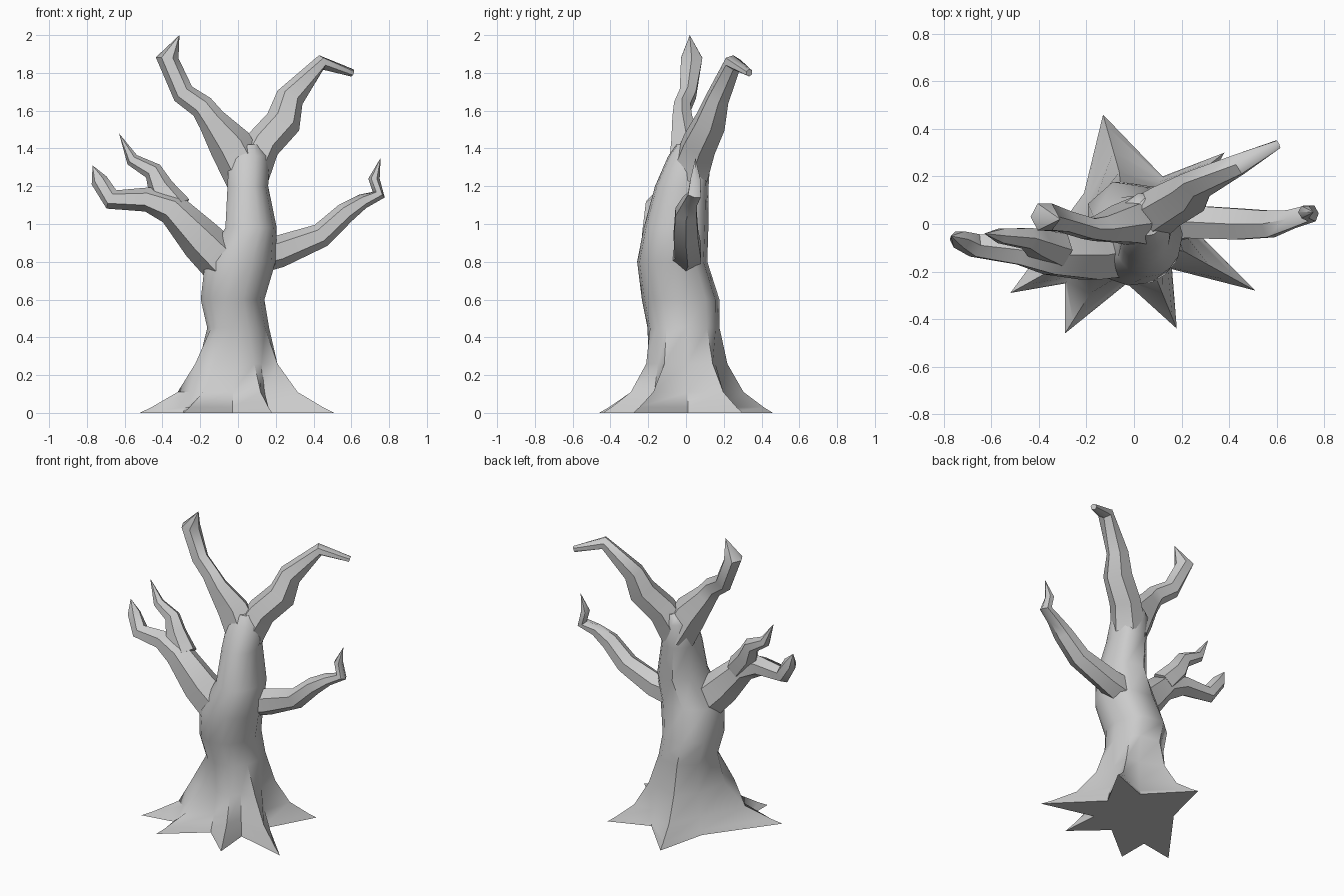
import bpy, bmesh
from math import cos, sin, atan2, hypot, pi, radians
from mathutils import Vector


def loft(name, rings):
    """Skin a list of equal-sized point rings and cap both ends."""
    bm = bmesh.new()
    loops = [[bm.verts.new(p) for p in ring] for ring in rings]
    n = len(rings[0])
    for a, b in zip(loops, loops[1:]):
        for i in range(n):
            j = (i + 1) % n
            bm.faces.new((a[i], a[j], b[j], b[i]))
    bm.faces.new(loops[0][::-1])
    bm.faces.new(loops[-1])
    bmesh.ops.remove_doubles(bm, verts=bm.verts, dist=0.0005)
    bmesh.ops.triangulate(bm, faces=[f for f in bm.faces if len(f.verts) > 4])
    bmesh.ops.recalc_face_normals(bm, faces=bm.faces)
    mesh = bpy.data.meshes.new(name)
    bm.to_mesh(mesh)
    bm.free()
    mesh.shade_smooth()
    mesh.set_sharp_from_angle(angle=radians(50))
    ob = bpy.data.objects.new(name, mesh)
    bpy.context.collection.objects.link(ob)
    return ob


def branch(name, path, sides=6):
    """Tapered limb; path points are (x, y, z, radius, radius along y)."""
    pts = [Vector(p[:3]) for p in path]
    rings = []
    for k, p in enumerate(path):
        d = Vector()
        if k > 0:
            d += (pts[k] - pts[k - 1]).normalized()
        if k < len(pts) - 1:
            d += (pts[k + 1] - pts[k]).normalized()
        d.normalize()
        side = (Vector((0, 1, 0)) - d * d.y).normalized()
        up = d.cross(side)
        rings.append([pts[k] + up * p[3] * cos(2 * pi * i / sides)
                      + side * p[4] * sin(2 * pi * i / sides)
                      for i in range(sides)])
    return loft(name, rings)


# Trunk with star of roots: root tips alternate with valleys
tips = [(0.38, 0.30), (-0.13, 0.46), (-0.52, -0.29),
        (-0.29, -0.46), (0.18, -0.44), (0.51, -0.28)]
valleys = [(0.12, 0.20), (-0.21, 0.13), (-0.29, -0.25),
           (-0.03, -0.25), (0.16, -0.19), (0.22, 0.01)]
star = [p for pair in zip(tips, valleys) for p in pair]
rings = []
for z, t, v in [(0, 1, 1), (0.03, 0.82, 0.97), (0.11, 0.42, 0.88), (0.26, 0.10, 0.78)]:
    ring = []
    for i, (x, y) in enumerate(star):
        r = hypot(x, y)
        s = v if i % 2 else (0.2 + (r - 0.2) * t) / r
        ring.append((x * s, y * s, z))
    rings.append(ring)
for cx, cy, z, rx, ry in [(-0.01, -0.01, 0.45, 0.175, 0.195),
                          (-0.04, -0.025, 0.60, 0.18, 0.21),
                          (0.0, -0.07, 0.80, 0.20, 0.19),
                          (0.06, -0.05, 0.98, 0.145, 0.175),
                          (0.045, -0.02, 1.20, 0.115, 0.145),
                          (0.05, 0.02, 1.36, 0.115, 0.115),
                          (0.06, 0.03, 1.42, 0.06, 0.08)]:
    rings.append([(cx + rx * cos(a), cy + ry * sin(a), z)
                  for a in (atan2(y, x) for x, y in star)])
loft("trunk_and_roots", rings)

# Top limbs
branch("upper_left_branch", [
    (0.05, 0.01, 1.25, 0.12, 0.12), (-0.04, 0.0, 1.42, 0.115, 0.09),
    (-0.14, -0.02, 1.55, 0.075, 0.06), (-0.19, -0.02, 1.62, 0.065, 0.05),
    (-0.29, 0.01, 1.69, 0.06, 0.05), (-0.375, 0.03, 1.88, 0.06, 0.065),
    (-0.31, 0.02, 2.0, 0, 0)])
branch("upper_right_branch", [
    (0.06, 0.02, 1.27, 0.11, 0.11), (0.13, 0.07, 1.42, 0.095, 0.10),
    (0.24, 0.13, 1.54, 0.095, 0.09), (0.275, 0.17, 1.67, 0.075, 0.065),
    (0.44, 0.25, 1.855, 0.04, 0.05), (0.605, 0.335, 1.80, 0.02, 0.02)])

# Left limb and its fork
branch("left_branch", [
    (0.0, -0.09, 0.72, 0.13, 0.14), (-0.19, -0.13, 0.91, 0.115, 0.12),
    (-0.35, -0.13, 1.08, 0.085, 0.095), (-0.48, -0.11, 1.13, 0.065, 0.07),
    (-0.67, -0.09, 1.13, 0.055, 0.055), (-0.735, -0.065, 1.23, 0.045, 0.04),
    (-0.77, -0.05, 1.31, 0, 0)])
branch("left_fork", [
    (-0.32, -0.11, 1.08, 0.08, 0.08), (-0.41, -0.08, 1.19, 0.07, 0.065),
    (-0.45, -0.06, 1.28, 0.05, 0.05), (-0.56, -0.05, 1.34, 0.035, 0.035),
    (-0.63, -0.04, 1.48, 0, 0)])

# Right limb
branch("right_branch", [
    (0.08, -0.01, 0.83, 0.10, 0.10), (0.22, 0.01, 0.855, 0.085, 0.08),
    (0.44, 0.0, 0.94, 0.065, 0.075), (0.57, 0.0, 1.06, 0.055, 0.065),
    (0.66, 0.02, 1.12, 0.04, 0.045), (0.745, 0.045, 1.155, 0.035, 0.04),
    (0.72, 0.05, 1.24, 0.03, 0.03), (0.755, 0.05, 1.35, 0, 0)])
